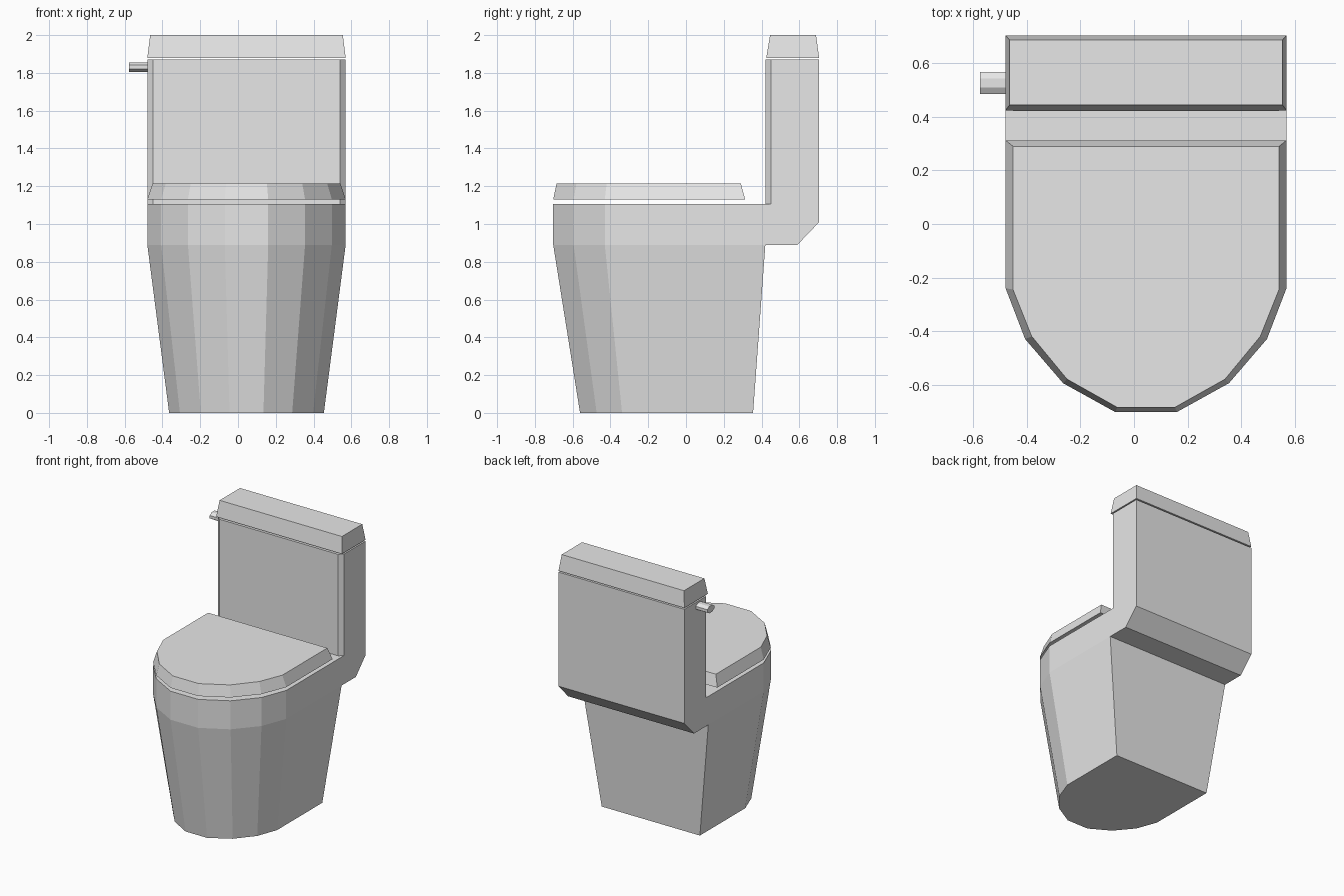
import bpy, bmesh, math
from mathutils import Matrix

if "Cube" in bpy.data.objects:
    bpy.data.objects.remove(bpy.data.objects["Cube"])

CX = 0.045  # centre line of the bowl and tank
HALF = [(0.525, -0.24), (0.452, -0.43), (0.31, -0.595), (0.115, -0.703)]

white = bpy.data.materials.new("porcelain white")
white.diffuse_color = (0.8, 0.8, 0.8, 1)
white.use_nodes = True
white.node_tree.nodes["Principled BSDF"].inputs["Base Color"].default_value = white.diffuse_color


def ring(half, z, back):
    """Mirrored plan outline: half points from side to front, plus back corners."""
    pts = [(half[0][0], back)] + half
    pts = pts + [(-x, y) for x, y in reversed(pts)]
    return [(x + CX, y, z) for x, y in pts]


def finish(name, bm):
    bmesh.ops.recalc_face_normals(bm, faces=bm.faces)
    me = bpy.data.meshes.new(name)
    bm.to_mesh(me)
    bm.free()
    me.materials.append(white)
    ob = bpy.data.objects.new(name, me)
    bpy.context.collection.objects.link(ob)
    return ob


def loft(name, rings):
    bm = bmesh.new()
    loops = [[bm.verts.new(p) for p in r] for r in rings]
    n = len(loops[0])
    for a, b in zip(loops, loops[1:]):
        for i in range(n):
            j = (i + 1) % n
            bm.faces.new((a[i], a[j], b[j], b[i]))
    bm.faces.new(loops[0])
    bm.faces.new(loops[-1])
    bmesh.ops.remove_doubles(bm, verts=bm.verts, dist=1e-5)
    bm.normal_update()
    flat = [f for f in bm.faces if f.calc_area() < 1e-7]
    bmesh.ops.delete(bm, geom=flat, context='FACES_ONLY')
    return finish(name, bm)


# Bowl flowing into the tank
foot = [(x * 0.78, y * 0.815 + 0.012) for x, y in HALF]
tank = [(0.525, 0.45), (0.495, 0.422), (0.31, 0.422), (0.115, 0.422)]
loft("bowl_and_tank", [
    ring(foot, 0, 0.355),
    ring(HALF, 0.89, 0.42),
    ring(HALF, 0.89, 0.59),
    ring(HALF, 1.01, 0.705),
    ring(HALF, 1.105, 0.705),
    ring(tank, 1.105, 0.705),
    ring(tank, 1.87, 0.705),
])

# Seat lid with sloped rim
inner = [(0.497, -0.245), (0.427, -0.42), (0.295, -0.58), (0.108, -0.685)]
loft("seat_lid", [ring(HALF, 1.13, 0.313), ring(inner, 1.215, 0.29)])

# Tank lid
loft("tank_lid", [ring([(0.525, 0.425)], 1.88, 0.705),
                  ring([(0.51, 0.445)], 2.0, 0.688)])

# Flush handle: flattened octagonal rod on the left
bm = bmesh.new()
bmesh.ops.create_cone(bm, cap_ends=True, segments=8, radius1=1, radius2=1, depth=1)
bmesh.ops.rotate(bm, verts=bm.verts, matrix=Matrix.Rotation(math.radians(22.5), 3, 'Z'))
bmesh.ops.rotate(bm, verts=bm.verts, matrix=Matrix.Rotation(math.pi / 2, 3, 'Y'))
bmesh.ops.scale(bm, verts=bm.verts, vec=(0.1, 0.045, 0.028))
bmesh.ops.translate(bm, verts=bm.verts, vec=(-0.526, 0.527, 1.83))
finish("flush_handle", bm)
